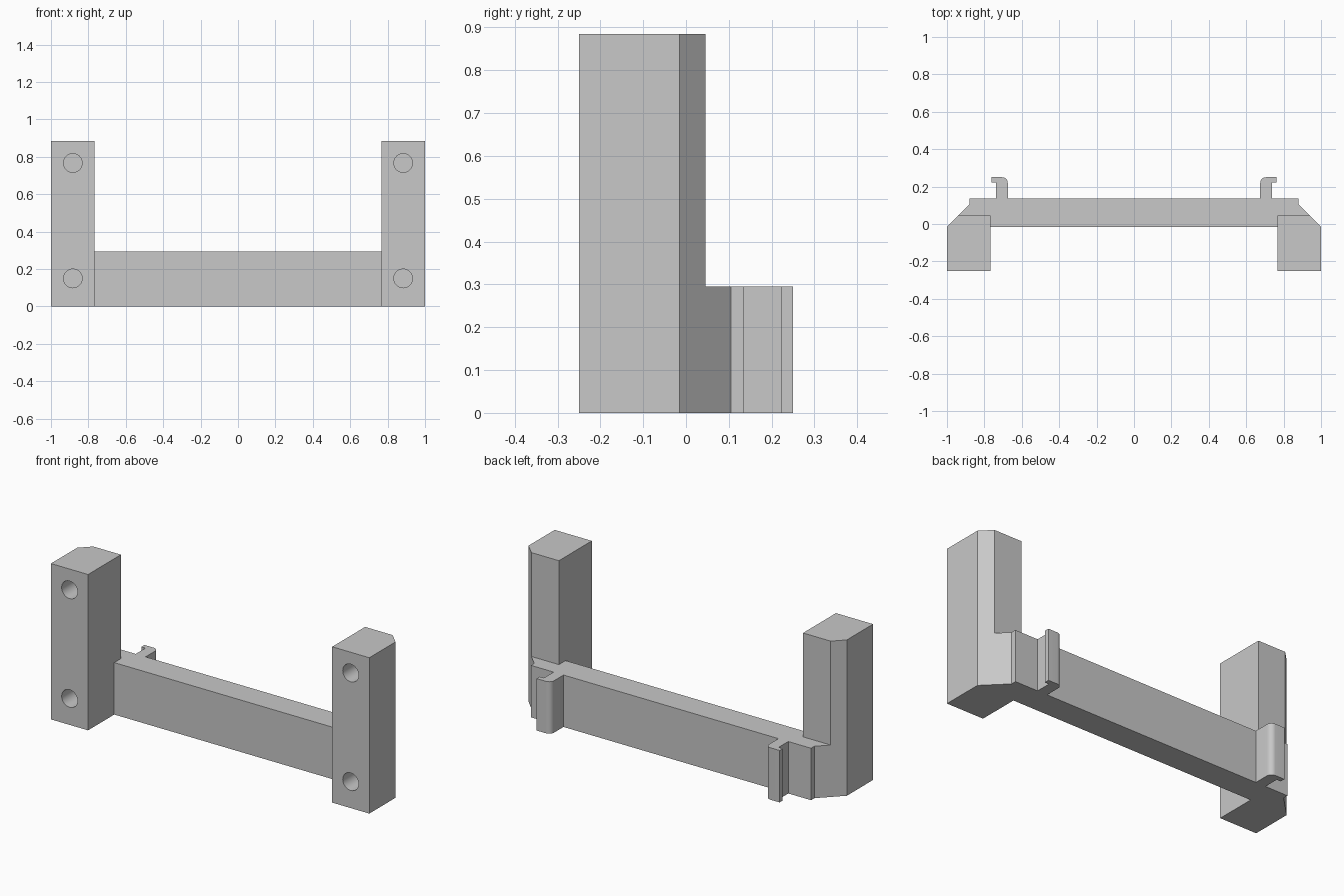
import bpy
import bmesh
import math
from mathutils import Matrix

cube = bpy.data.objects.get("Cube")
if cube:
    bpy.data.objects.remove(cube, do_unlink=True)

grey = bpy.data.materials.new("light grey")
grey.use_nodes = True
colour = (0.58, 0.58, 0.58, 1)
grey.diffuse_color = colour
grey.node_tree.nodes["Principled BSDF"].inputs["Base Color"].default_value = colour


def finish(name, bm):
    """Turn a bmesh into a named grey object."""
    bmesh.ops.recalc_face_normals(bm, faces=bm.faces)
    mesh = bpy.data.meshes.new(name)
    bm.to_mesh(mesh)
    bm.free()
    mesh.materials.append(grey)
    obj = bpy.data.objects.new(name, mesh)
    bpy.context.collection.objects.link(obj)
    return obj


def extrude(name, profile, height):
    """Raise a plan profile from the floor to the given height."""
    bm = bmesh.new()
    face = bm.faces.new([bm.verts.new((x, y, 0)) for x, y in profile])
    top = bmesh.ops.extrude_face_region(bm, geom=[face])["geom"]
    verts = [v for v in top if isinstance(v, bmesh.types.BMVert)]
    bmesh.ops.translate(bm, verts=verts, vec=(0, 0, height))
    return finish(name, bm)


def select(obj):
    bpy.ops.object.select_all(action="DESELECT")
    obj.select_set(True)
    bpy.context.view_layer.objects.active = obj


POST_HEIGHT, BAR_HEIGHT = 0.885, 0.295
INNER, FRONT, BACK, BAR_FRONT, POST_BACK = 0.767, -0.25, 0.135, -0.015, 0.045

# Chamfered upright post plan
post = [(INNER, FRONT), (1, FRONT), (1, BAR_FRONT), (0.94, POST_BACK), (INNER, POST_BACK)]

# Half plan of the crossbar with its rear clip, rounded on the inner corner
r, clip_in, clip_top = 0.03, 0.675, 0.25
arc = [(clip_in + r - r * math.sin(a), clip_top - r + r * math.cos(a))
       for a in (math.pi / 2 * i / 8 for i in range(9))]
half_bar = [(INNER, BAR_FRONT), (INNER, POST_BACK), (0.94, POST_BACK), (0.88, 0.105),
            (0.88, BACK), (0.737, BACK), (0.737, 0.222), (0.763, 0.222),
            (0.763, clip_top)] + arc + [(clip_in, BACK)]
bar_plan = half_bar + [(-x, y) for x, y in reversed(half_bar)]
crossbar = extrude("crossbar_with_clips", bar_plan, BAR_HEIGHT)

# Posts with two blind screw holes in each front face
parts = [crossbar]
for side, label in ((1, "left"), (-1, "right")):
    obj = extrude(label + "_post", [(side * x, y) for x, y in post], POST_HEIGHT)
    bm = bmesh.new()
    for z in (0.15, 0.767):
        place = Matrix.Translation((side * 0.883, FRONT, z)) @ Matrix.Rotation(math.pi / 2, 4, "X")
        bmesh.ops.create_cone(bm, cap_ends=True, segments=32, radius1=0.05,
                              radius2=0.05, depth=0.4, matrix=place)
    cutter = finish(label + "_hole_cutter", bm)
    cutter.hide_render = True
    cut = obj.modifiers.new("screw_holes", "BOOLEAN")
    cut.operation = "DIFFERENCE"
    cut.solver = "EXACT"
    cut.object = cutter
    select(obj)
    bpy.ops.object.modifier_apply(modifier=cut.name)
    bpy.data.objects.remove(cutter, do_unlink=True)
    parts.append(obj)

# Smooth the holes and clip rounding, keep edges sharp
for obj in parts:
    select(obj)
    bpy.ops.object.shade_smooth_by_angle(angle=math.radians(30))
